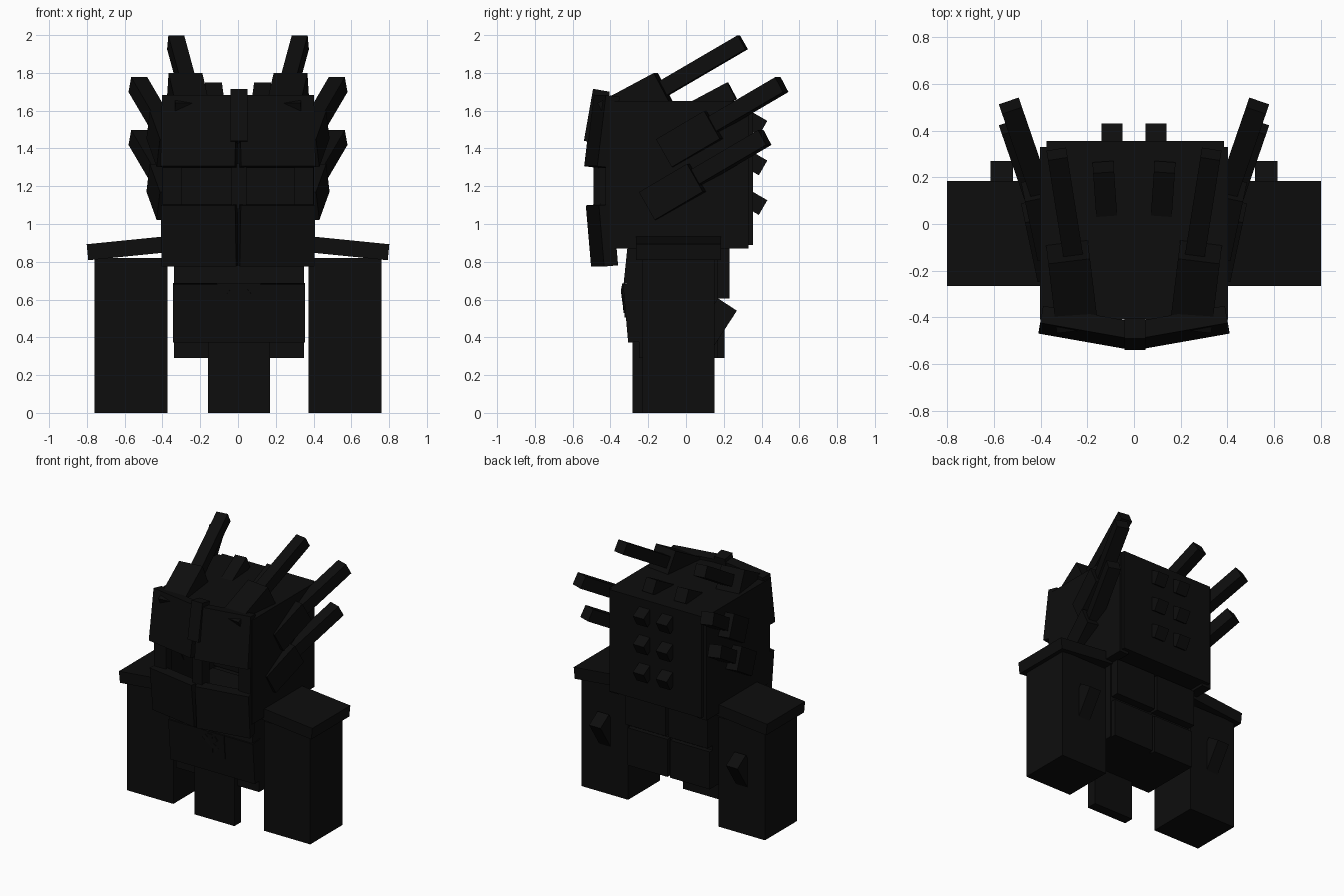
import bpy, bmesh
from math import radians
from mathutils import Matrix, Vector, Euler

cube = bpy.data.objects.get("Cube")
if cube:
    bpy.data.objects.remove(cube, do_unlink=True)

black = bpy.data.materials.new("near_black")
black.use_nodes = True
tone = (0.004, 0.004, 0.004, 1)
black.diffuse_color = tone
black.node_tree.nodes["Principled BSDF"].inputs["Base Color"].default_value = tone


def box(name, centre, size, tilt=0, roll=0, yaw=0):
    """Flat-shaded block, rotated in degrees about x, y and z."""
    bm = bmesh.new()
    bmesh.ops.create_cube(bm, size=1, matrix=Matrix.Diagonal((*size, 1)))
    mesh = bpy.data.meshes.new(name)
    bm.to_mesh(mesh)
    bm.free()
    mesh.materials.append(black)
    ob = bpy.data.objects.new(name, mesh)
    ob.location = centre
    ob.rotation_euler = [radians(a) for a in (tilt, roll, yaw)]
    bpy.context.collection.objects.link(ob)
    return ob


def pair(name, centre, size, tilt=0, roll=0, yaw=0):
    """The same block on both sides of the body."""
    x, y, z = centre
    box("left_" + name, centre, size, tilt, roll, yaw)
    box("right_" + name, (-x, y, z), size, tilt, -roll, -yaw)


def spike_pair(name, tip, length, width, pitch, yaw):
    """Square spikes that end at the given tip."""
    turn = Euler((radians(pitch), 0, radians(yaw))).to_matrix()
    centre = Vector(tip) - turn @ Vector((0, length / 2, 0))
    pair(name, centre, (width, length, width), pitch, 0, yaw)


# Legs, their back studs and the sloping shoulder slabs
pair("leg", (0.567, -0.04, 0.41), (0.385, 0.38, 0.82))
pair("leg_stud", (0.567, 0.151, 0.469), (0.095, 0.12, 0.25), tilt=-33)
pair("shoulder", (0.573, -0.04, 0.873), (0.45, 0.45, 0.085), roll=5.7)

# Torso core with tilted front slabs and back plates
box("torso", (0.005, -0.04, 0.585), (0.69, 0.42, 0.59))
box("chest_slab", (0.005, -0.275, 0.78), (0.69, 0.09, 0.2), tilt=-6)
box("belly_slab", (0.005, -0.275, 0.53), (0.7, 0.09, 0.31), tilt=5)
pair("upper_back_plate", (0.175, 0.19, 0.74), (0.33, 0.08, 0.27))
pair("lower_back_plate", (0.175, 0.17, 0.43), (0.33, 0.07, 0.28))
box("front_flap", (0.005, -0.247, 0.28), (0.33, 0.075, 0.56))

# Faceted belly ornament
box("ornament_plate", (0.005, -0.322, 0.595), (0.23, 0.02, 0.18), tilt=5)
for i, angle in enumerate((-50, 0, 50)):
    box(f"ornament_ray_{i}", (0.005, -0.327, 0.6), (0.035, 0.02, 0.14), 5, angle)

# Hollow head, open behind the eye slits
pair("head_side", (0.365, -0.04, 1.26), (0.075, 0.74, 0.78))
box("head_back", (0.005, 0.27, 1.27), (0.76, 0.17, 0.76))
box("head_roof", (0, -0.04, 1.6), (0.76, 0.74, 0.1))

# Face: brow and cheek plates meeting at a central ridge
pair("brow_plate", (0.203, -0.445, 1.49), (0.4, 0.075, 0.38), tilt=-7, yaw=10)
pair("cheek_plate", (0.203, -0.445, 0.94), (0.4, 0.075, 0.325), tilt=5, yaw=10)
pair("eye_post", (0.35, -0.39, 1.2), (0.1, 0.07, 0.24))
box("nose_bridge", (0.005, -0.445, 1.2), (0.08, 0.09, 0.24))
box("forehead_ridge", (0.005, -0.472, 1.57), (0.09, 0.09, 0.28), tilt=-10)

# Horns rising from sloping roof blocks
pair("horn_base", (0.265, -0.267, 1.64), (0.18, 0.34, 0.18), tilt=28, yaw=-7)
spike_pair("horn", (0.33, 0.3, 1.962), 0.56, 0.085, 30, -9)
pair("roof_block", (0.125, 0.147, 1.654), (0.09, 0.22, 0.1), tilt=28, yaw=-4)

# Two swept-back spikes on each side of the head
for name, y, z in (("lower", -0.07, 1.17), ("upper", 0.02, 1.45)):
    pair(name + "_spike_base", (0.4, y, z), (0.1, 0.3, 0.17), tilt=30, yaw=-12)
    spike_pair(name + "_spike", (0.53, y + 0.487, z + 0.288), 0.6, 0.09, 29, -19)

# Rows of studs down the back of the head
for i in range(3):
    pair(f"back_stud_{i}", (0.095, 0.356, 1.117 + 0.21 * i), (0.09, 0.12, 0.09), tilt=-30)
